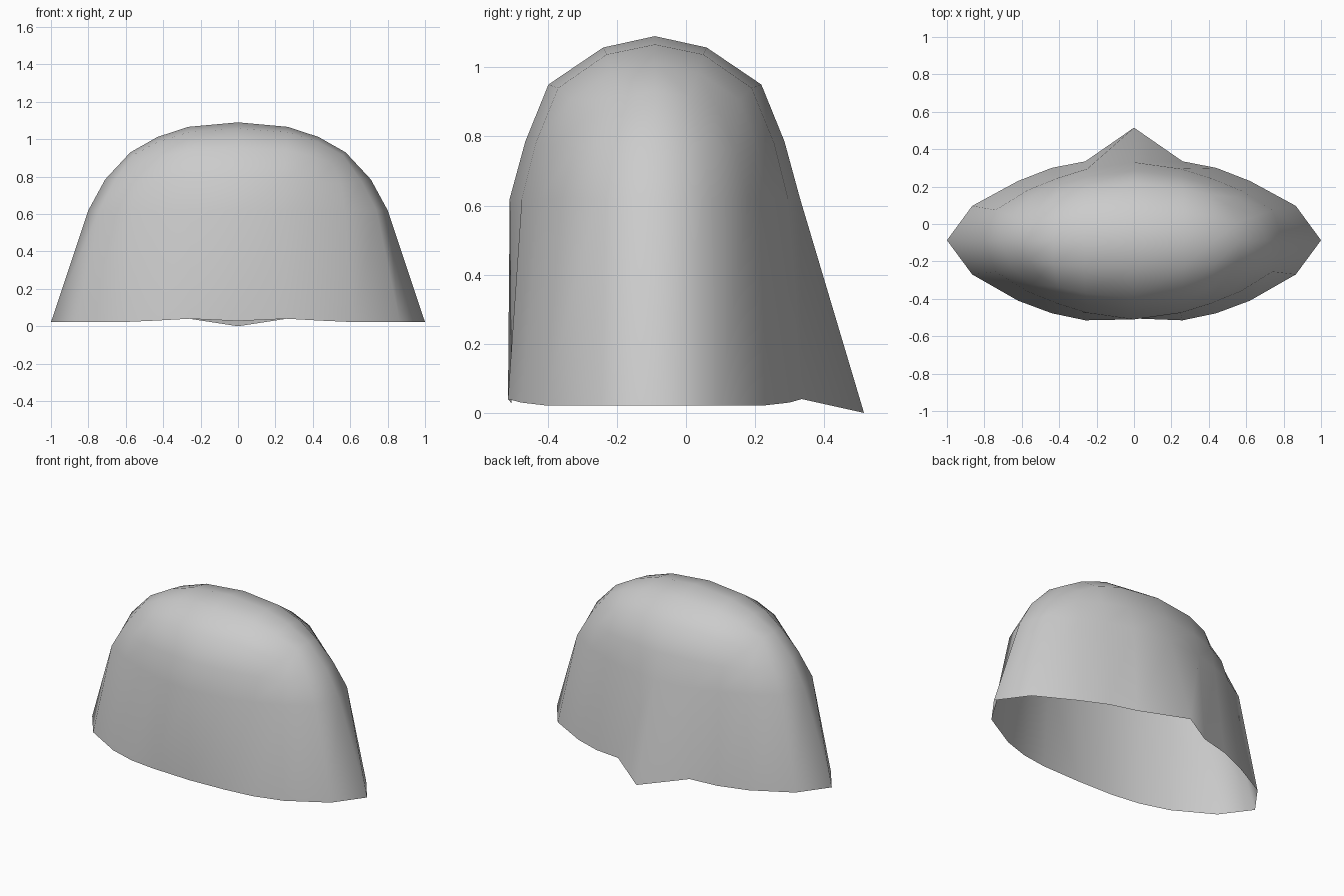
import bpy
import bmesh

if "Cube" in bpy.data.objects:
    bpy.data.objects.remove(bpy.data.objects["Cube"])

CY = -0.09  # depth of the dome's centre line

# Half outlines from the front middle round to the back middle: (x, y, z)
rim = [(0, -.505, .028), (.26, -.515, .04), (.44, -.477, .03), (.62, -.41, .022),
       (.865, -.27, .022), (1, -.087, .022), (.865, .097, .022), (.62, .23, .022),
       (.44, .30, .03), (.26, .335, .04), (0, .515, 0)]


def symmetric(quarter):
    """Mirror a front quarter (x, depth, z) to the back of the dome."""
    front = [(x, CY - d, z) for x, d, z in quarter]
    back = [(x, CY + d, z) for x, d, z in quarter[-2::-1]]
    return front + back


waist = symmetric([(0, .42, .62), (.25, .385, .62), (.41, .335, .62),
                   (.57, .27, .62), (.74, .165, .62), (.80, 0, .62)])
shoulder = symmetric([(0, .375, .785), (.25, .345, .78), (.415, .295, .77),
                      (.55, .235, .76), (.66, .135, .775), (.71, 0, .785)])
brow = symmetric([(0, .308, .95), (.26, .28, .94), (.41, .245, .905),
                  (.505, .19, .865), (.56, .10, .915), (.575, 0, .93)])

bm = bmesh.new()


def ring(half):
    """Closed 20-point loop from a half outline, mirrored across x."""
    full = half + [(-x, y, z) for x, y, z in half[-2:0:-1]]
    return [bm.verts.new(p) for p in full]


# Side wall
rings = [ring(h) for h in (rim, waist, shoulder, brow)]
for low, high in zip(rings, rings[1:]):
    for i in range(20):
        j = (i + 1) % 20
        bm.faces.new((low[i], low[j], high[j], high[i]))

# Crown: a 7 by 5 grid whose border is the uppermost loop
top = rings[-1]
grid = {}
for c in range(-3, 4):
    grid[c, 0] = top[c % 20]
    grid[c, 4] = top[10 - c]
for r in range(1, 4):
    grid[3, r] = top[3 + r]
    grid[-3, r] = top[17 - r]
for c, x, depth, z_side, z_mid in ((0, 0, .15, 1.057, 1.09),
                                   (1, .265, .14, 1.037, 1.066),
                                   (2, .43, .125, .985, 1.012)):
    for s in {c, -c}:
        sx = x if s >= 0 else -x
        for r, d, z in ((1, -depth, z_side), (2, 0, z_mid), (3, depth, z_side)):
            grid[s, r] = bm.verts.new((sx, CY + d, z))
for c in range(-3, 3):
    for r in range(4):
        bm.faces.new((grid[c, r], grid[c + 1, r], grid[c + 1, r + 1], grid[c, r + 1]))

for f in bm.faces:
    f.smooth = True
mesh = bpy.data.meshes.new("dome_shell")
bm.to_mesh(mesh)
bm.free()

# Single grey colour
grey = bpy.data.materials.new("light grey")
grey.diffuse_color = (.6, .6, .6, 1)
grey.use_nodes = True
grey.node_tree.nodes["Principled BSDF"].inputs["Base Color"].default_value = grey.diffuse_color
mesh.materials.append(grey)
bpy.context.collection.objects.link(bpy.data.objects.new("dome_shell", mesh))
